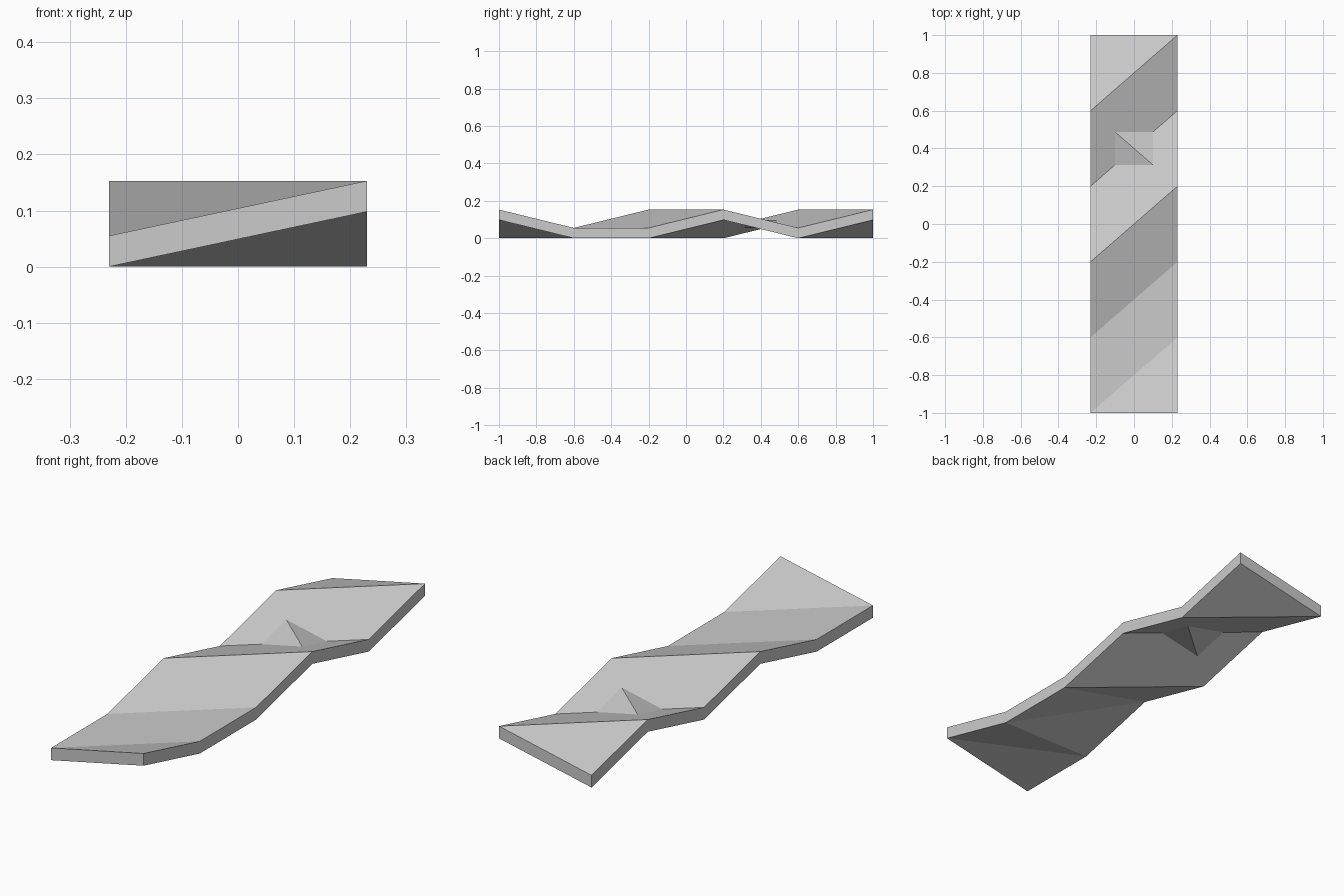
import bpy
import bmesh

cube = bpy.data.objects.get("Cube")
if cube:
    bpy.data.objects.remove(cube, do_unlink=True)

HALF_WIDTH = 0.23
THICKNESS = 0.055
RISE = 0.098
ROWS = 5

# Which corners of each cross row are raised, front to back
LEFT_RAISED = [True, False, False, True, False, True]     # +x edge
RIGHT_RAISED = [False, False, True, False, True, False]   # -x edge


def edge_points(bm, x, raised, lift):
    """Zigzag row of vertices along one long edge."""
    return [bm.verts.new((x, -1 + 2 * i / ROWS, lift + RISE * up))
            for i, up in enumerate(raised)]


bm = bmesh.new()
top_l = edge_points(bm, HALF_WIDTH, LEFT_RAISED, THICKNESS)
top_r = edge_points(bm, -HALF_WIDTH, RIGHT_RAISED, THICKNESS)
low_l = edge_points(bm, HALF_WIDTH, LEFT_RAISED, 0)
low_r = edge_points(bm, -HALF_WIDTH, RIGHT_RAISED, 0)

for a in range(ROWS):
    b = a + 1
    # Upper skin folds along one diagonal, lower skin along the other
    bm.faces.new((top_r[a], top_l[a], top_l[b]))
    bm.faces.new((top_r[a], top_l[b], top_r[b]))
    bm.faces.new((low_l[a], low_r[a], low_r[b]))
    bm.faces.new((low_l[a], low_r[b], low_l[b]))
    # Long side walls
    bm.faces.new((low_l[a], low_l[b], top_l[b], top_l[a]))
    bm.faces.new((low_r[b], low_r[a], top_r[a], top_r[b]))

# Front and back end walls
bm.faces.new((low_r[0], low_l[0], top_l[0], top_r[0]))
bm.faces.new((low_l[-1], low_r[-1], top_r[-1], top_l[-1]))

mesh = bpy.data.meshes.new("folded_strip")
bm.to_mesh(mesh)
bm.free()
strip = bpy.data.objects.new("folded_strip", mesh)
bpy.context.collection.objects.link(strip)

# Plain grey finish
grey = bpy.data.materials.new("light_grey")
grey.use_nodes = True
colour = (0.6, 0.6, 0.6, 1)
grey.diffuse_color = colour
grey.node_tree.nodes["Principled BSDF"].inputs["Base Color"].default_value = colour
mesh.materials.append(grey)
